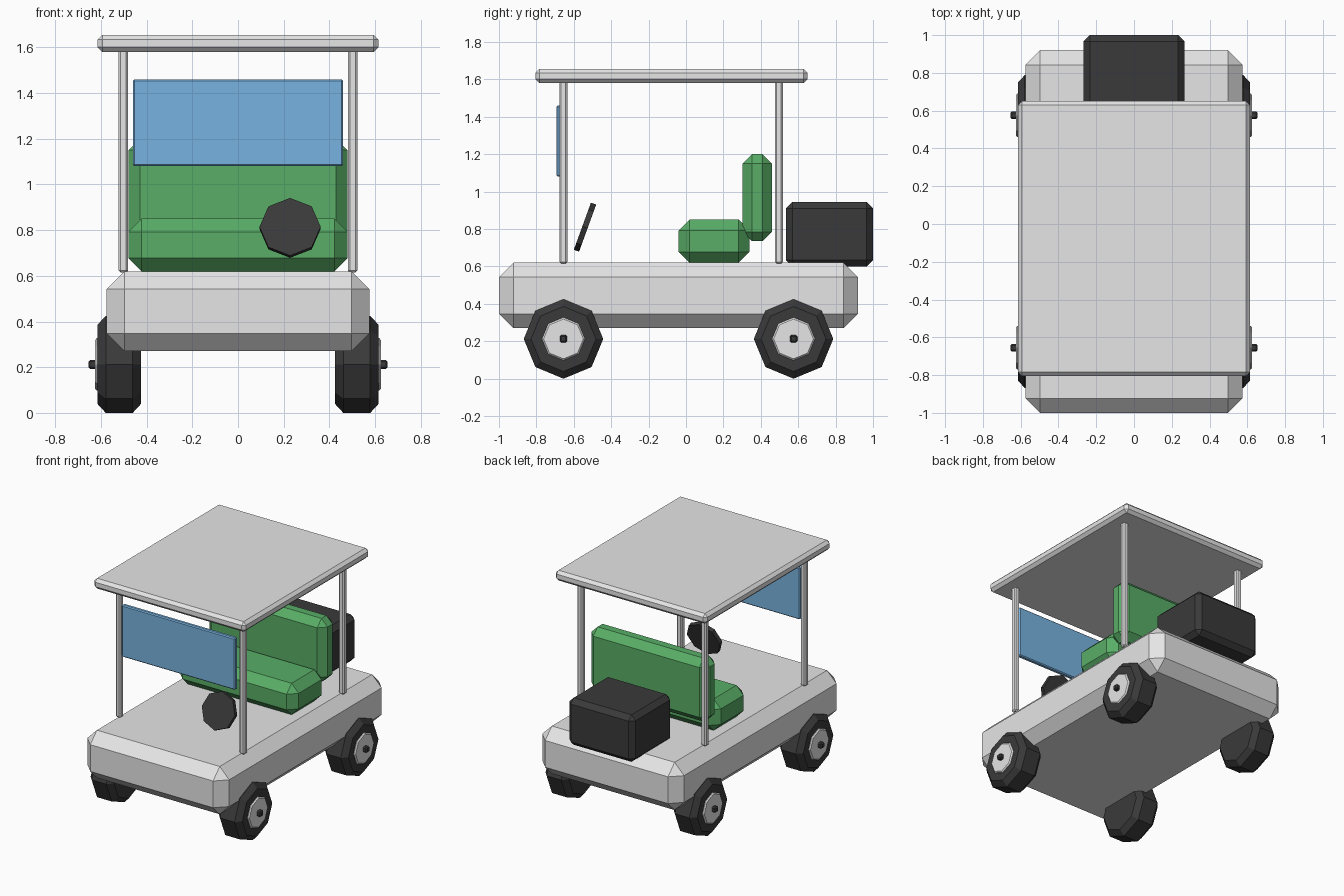
import bpy
import bmesh
from math import radians
from mathutils import Matrix, Vector

cube = bpy.data.objects.get("Cube")
if cube:
    bpy.data.objects.remove(cube, do_unlink=True)


def material(name, color):
    mat = bpy.data.materials.new(name)
    mat.use_nodes = True
    mat.diffuse_color = (*color, 1)
    mat.node_tree.nodes["Principled BSDF"].inputs["Base Color"].default_value = (*color, 1)
    return mat


WHITE = material("off white", (0.8, 0.8, 0.81))
GREEN = material("seat green", (0.1, 0.42, 0.135))
BLUE = material("windshield blue", (0.19, 0.45, 0.75))
BLACK = material("soft black", (0.042, 0.042, 0.043))


def finish(bm, name, mat):
    bmesh.ops.recalc_face_normals(bm, faces=bm.faces)
    mesh = bpy.data.meshes.new(name)
    bm.to_mesh(mesh)
    bm.free()
    mesh.materials.append(mat)
    obj = bpy.data.objects.new(name, mesh)
    bpy.context.collection.objects.link(obj)
    return obj


def chamfer(bm, edges, width):
    bmesh.ops.bevel(bm, geom=edges, offset=width, segments=1,
                    profile=0.5, affect='EDGES')


def box(name, low, high, width, mat):
    """Chamfered box between two opposite corners."""
    low, high = Vector(low), Vector(high)
    bm = bmesh.new()
    bmesh.ops.create_cube(bm, size=1, matrix=Matrix.Translation((low + high) / 2)
                          @ Matrix.Diagonal((*(high - low), 1)))
    chamfer(bm, bm.edges[:], width)
    return finish(bm, name, mat)


def octagon(name, center, radius, depth, axis, angle, width, mat):
    """Eight-sided disc with chamfered rims."""
    bm = bmesh.new()
    bmesh.ops.create_cone(bm, cap_ends=True, segments=8, radius1=radius,
                          radius2=radius, depth=depth)
    rims = {e for f in bm.faces if len(f.verts) > 4 for e in f.edges}
    if width:
        chamfer(bm, list(rims), width)
    bm.transform(Matrix.Translation(center) @ Matrix.Rotation(radians(angle), 4, axis))
    return finish(bm, name, mat)


# Body and roof
box("body", (-0.575, -1, 0.27), (0.575, 0.92, 0.62), 0.077, WHITE)
box("roof", (-0.615, -0.805, 1.58), (0.615, 0.65, 1.655), 0.021, WHITE)

# Bench seat, cargo box and windshield
box("seat_cushion", (-0.48, -0.04, 0.62), (0.48, 0.34, 0.85), 0.058, GREEN)
box("seat_back", (-0.48, 0.303, 0.735), (0.48, 0.46, 1.2), 0.05, GREEN)
box("cargo_box", (-0.268, 0.535, 0.6), (0.268, 1, 0.945), 0.034, BLACK)
box("windshield", (-0.46, -0.692, 1.08), (0.46, -0.66, 1.46), 0.007, BLUE)

# Steering wheel
octagon("steering_wheel", (0.228, -0.54, 0.81), 0.134, 0.03, 'X', 70, 0, BLACK)

# Roof posts and wheels on both sides
for side, sign in (("left", 1), ("right", -1)):
    for end, post_y, wheel_y in (("front", -0.655, -0.655), ("back", 0.497, 0.575)):
        tag = f"{end}_{side}"
        x = sign * 0.502
        box(f"{tag}_post", (x - 0.021, post_y - 0.021, 0.615),
            (x + 0.021, post_y + 0.021, 1.59), 0.009, WHITE)
        octagon(f"{tag}_tire", (sign * 0.52, wheel_y, 0.2125), 0.2125, 0.19,
                'Y', 90, 0.036, BLACK)
        octagon(f"{tag}_hub", (sign * 0.61, wheel_y, 0.2125), 0.115, 0.032,
                'Y', 90, 0.008, WHITE)
        hub = Vector((sign * 0.635, wheel_y, 0.2125))
        half = Vector((0.02, 0.02, 0.02))
        box(f"{tag}_hub_bolt", hub - half, hub + half, 0.008, BLACK)
